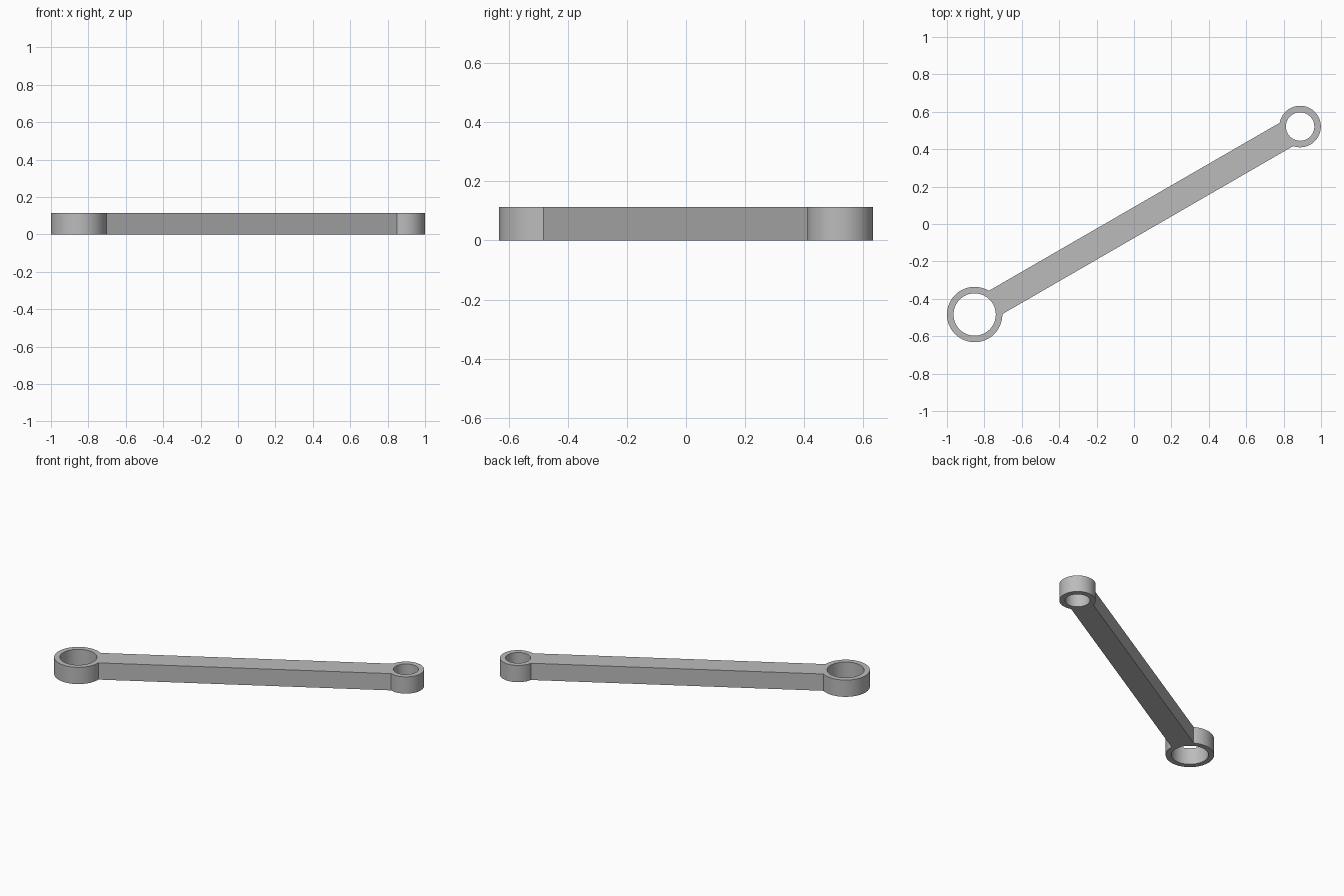
import bpy, bmesh
from math import sin, cos, asin, pi, radians
from mathutils import Matrix

if "Cube" in bpy.data.objects:
    bpy.data.objects.remove(bpy.data.objects["Cube"], do_unlink=True)

HEIGHT = 0.113
HALF_WIDTH = 0.072
TILT = radians(30)

# Plain grey metal
metal = bpy.data.materials.new("grey_metal")
metal.use_nodes = True
grey = (0.5, 0.5, 0.5, 1)
metal.diffuse_color = grey
metal.node_tree.nodes["Principled BSDF"].inputs["Base Color"].default_value = grey

bm = bmesh.new()


def add_eye(center, outer, inner, facing):
    """Flat ring of quads; returns the outer vertices where the bar joins."""
    joint = asin(HALF_WIDTH / outer)
    near, far = 16, 64
    angles = [-joint + 2 * joint * i / near for i in range(near)]
    angles += [joint + (2 * pi - 2 * joint) * i / far for i in range(far)]

    def circle(radius):
        return [bm.verts.new((center[0] + radius * cos(a + facing),
                              center[1] + radius * sin(a + facing), 0))
                for a in angles]

    rim, hole = circle(outer), circle(inner)
    for i in range(len(angles)):
        j = (i + 1) % len(angles)
        bm.faces.new((rim[i], rim[j], hole[j], hole[i]))
    return rim[:near + 1]


# Large eye, small eye, and the bar between them
large = add_eye((-0.852, -0.484), 0.148, 0.113, TILT)
small = add_eye((0.888, 0.521), 0.111, 0.076, TILT + pi)
bm.faces.new(large[::-1] + small[::-1])

# Thicken the flat outline into a solid
top = bmesh.ops.extrude_face_region(bm, geom=bm.faces[:])["geom"]
bmesh.ops.translate(bm, vec=(0, 0, HEIGHT),
                    verts=[v for v in top if isinstance(v, bmesh.types.BMVert)])
bmesh.ops.recalc_face_normals(bm, faces=bm.faces[:])

mesh = bpy.data.meshes.new("connecting_link")
bm.to_mesh(mesh)
bm.free()
mesh.materials.append(metal)
link = bpy.data.objects.new("connecting_link", mesh)
bpy.context.collection.objects.link(link)

# Smooth round walls, crisp rims
bpy.ops.object.select_all(action='DESELECT')
link.select_set(True)
bpy.context.view_layer.objects.active = link
bpy.ops.object.shade_smooth_by_angle(angle=radians(30))
